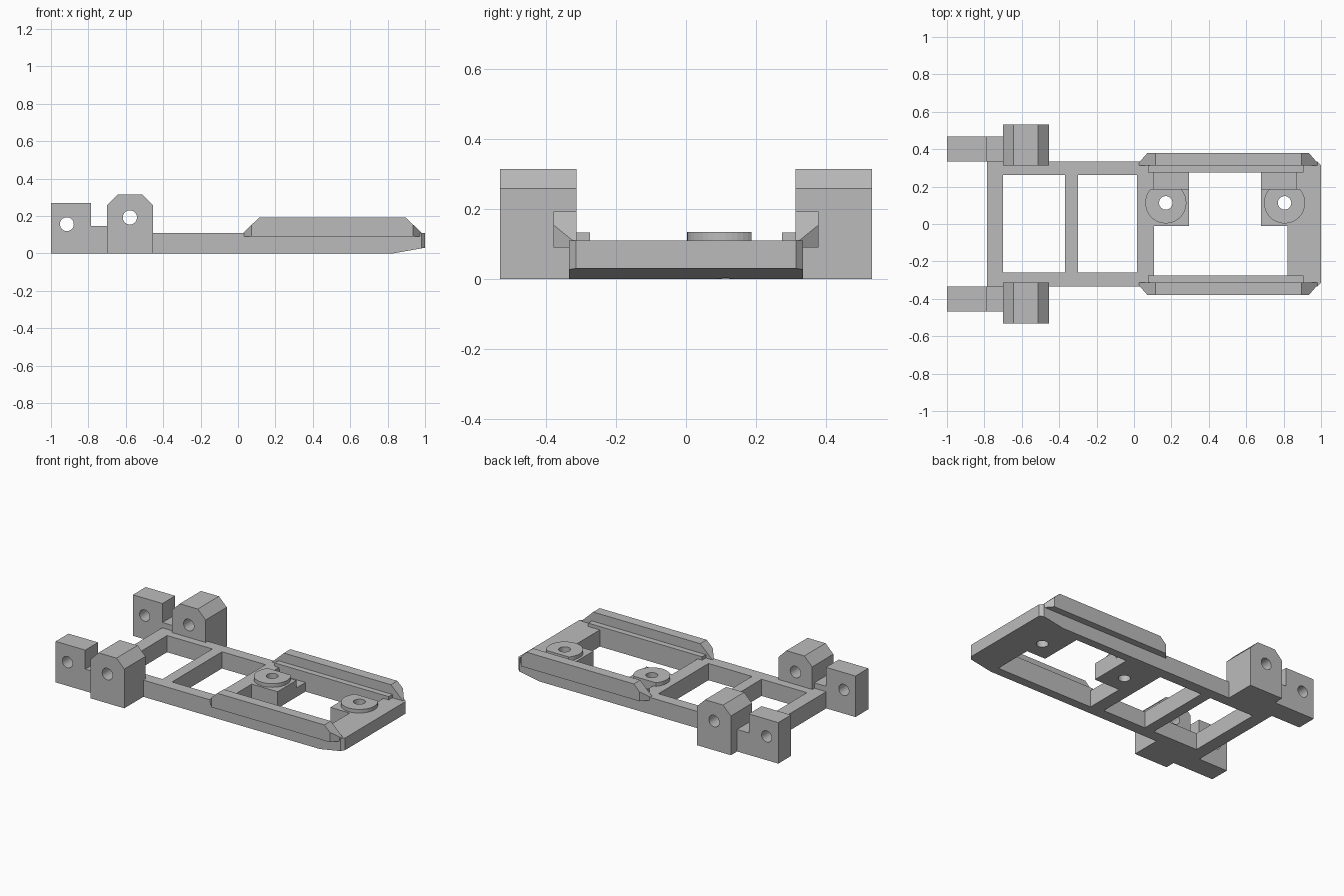
import bpy, bmesh, math
from mathutils import Vector

cube = bpy.data.objects.get("Cube")
if cube:
    bpy.data.objects.remove(cube, do_unlink=True)

grey = bpy.data.materials.new("plain grey")
grey.use_nodes = True
COLOR = (0.5, 0.5, 0.5, 1)
grey.diffuse_color = COLOR
grey.node_tree.nodes["Principled BSDF"].inputs["Base Color"].default_value = COLOR


def prism(name, points, axis, lo, hi):
    """Extrude a 2D outline along y (outline in xz) or z (outline in xy)."""
    def place(a, b, d):
        return (a, d, b) if axis == "y" else (a, b, d)
    bm = bmesh.new()
    face = bm.faces.new([bm.verts.new(place(a, b, lo)) for a, b in points])
    out = bmesh.ops.extrude_face_region(bm, geom=[face])
    moved = [v for v in out["geom"] if isinstance(v, bmesh.types.BMVert)]
    bmesh.ops.translate(bm, verts=moved, vec=Vector(place(0, 0, hi - lo)))
    bmesh.ops.recalc_face_normals(bm, faces=bm.faces)
    mesh = bpy.data.meshes.new(name)
    bm.to_mesh(mesh)
    bm.free()
    mesh.materials.append(grey)
    obj = bpy.data.objects.new(name, mesh)
    bpy.context.scene.collection.objects.link(obj)
    return obj


def box(name, x0, x1, y0, y1, z0, z1):
    return prism(name, [(x0, y0), (x1, y0), (x1, y1), (x0, y1)], "z", z0, z1)


def disc(name, a, b, r, axis, lo, hi):
    turn = [math.tau * i / 40 for i in range(40)]
    return prism(name, [(a + r * math.cos(t), b + r * math.sin(t)) for t in turn], axis, lo, hi)


def combine(obj, other, operation="DIFFERENCE"):
    """Apply a boolean and discard the helper."""
    other.hide_render = True
    mod = obj.modifiers.new("cut", "BOOLEAN")
    mod.operation, mod.object, mod.solver = operation, other, "EXACT"
    bpy.context.view_layer.update()
    graph = bpy.context.evaluated_depsgraph_get()
    result = bpy.data.meshes.new_from_object(obj.evaluated_get(graph))
    obj.modifiers.clear()
    obj.data = result
    bpy.data.objects.remove(other, do_unlink=True)


# Base frame: sloped nose underside, chamfered nose corners
frame = prism("base_frame", [(-.787, 0), (.83, 0), (1, .03), (1, .11), (-.787, .11)],
              "y", -.4, .4)
combine(frame, prism("outline", [(-.9, -.335), (.98, -.335), (1, -.315), (1, .315),
                                 (.98, .335), (-.9, .335)], "z", -.1, .3), "INTERSECT")

# Windows; the large one leaves two mounting tabs
for x0, x1 in ((-.7, -.37), (-.3, .017)):
    combine(frame, box("window", x0, x1, -.258, .262, -.1, .3))
combine(frame, prism("tab_window", [(.107, -.275), (.82, -.275), (.82, -.01), (.68, -.01),
                                    (.68, .28), (.295, .28), (.295, -.01), (.107, -.01)],
                     "z", -.1, .3))

# Raised bosses, notches behind them and screw holes
for side, x, n0, n1 in (("rear", .17, .107, .295), ("nose", .805, .68, .865)):
    boss = disc(side + "_boss", x, .113, .11, "z", .108, .134)
    combine(boss, box("trim", x - .2, x + .2, .187, .4, 0, .3))
    combine(frame, box("notch", n0 - .001, n1 + .001, .187, .281, .06, .3))
    for part in (frame, boss):
        combine(part, disc("hole", x, .113, .036, "z", -.1, .3))

for side, s in (("left", 1), ("right", -1)):
    # Side rail with sloped ends and chamfered outer corners
    rail = prism(side + "_rail", [(.028, .09), (.982, .09), (.982, .11), (.895, .193),
                                  (.115, .193), (.028, .11)], "y", *sorted((s * .313, s * .38)))
    combine(rail, prism("rail_outline", [(.028, s * .2), (.982, s * .2), (.982, s * .325),
                                         (.935, s * .38), (.072, s * .38), (.028, s * .33)],
                        "z", 0, .4), "INTERSECT")
    box(side + "_rail_ledge", .075, .905, *sorted((s * .275, s * .315)), .1, .132)

    # Hinge lug with bevelled top
    lug = prism(side + "_hinge_lug", [(-.7, 0), (-.455, 0), (-.455, .258), (-.512, .315),
                                      (-.643, .315), (-.7, .258)],
                "y", *sorted((s * .313, s * .533)))
    combine(lug, disc("hole", -.578, .192, .038, "y", -1, 1))

    # End block joined to the lug by a low step
    block = prism(side + "_end_block", [(-1, 0), (-.69, 0), (-.69, .145), (-.785, .145),
                                        (-.785, .27), (-1, .27)],
                  "y", *sorted((s * .335, s * .468)))
    combine(block, disc("hole", -.915, .156, .037, "y", -1, 1))
